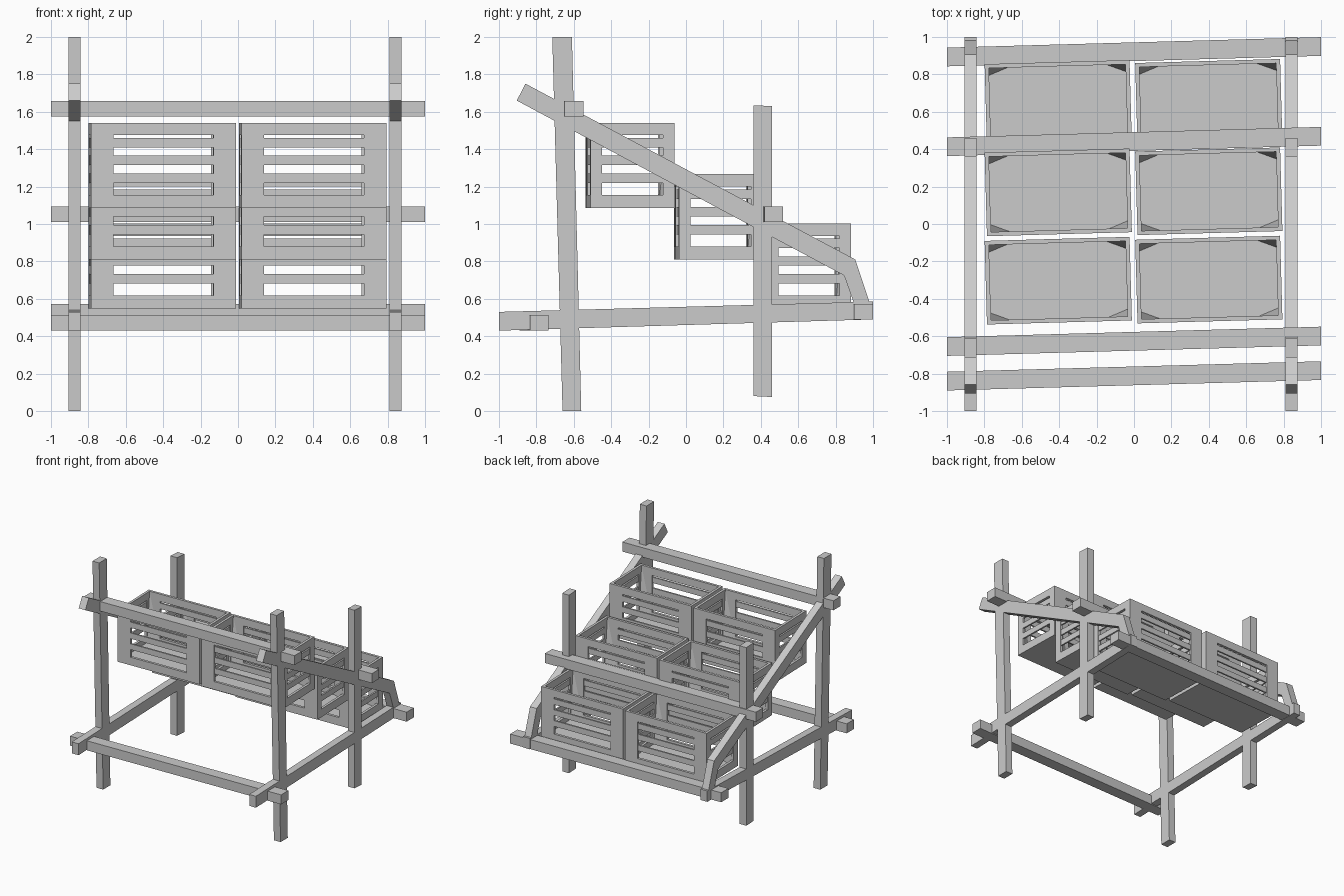
import bpy, bmesh, math
from mathutils import Matrix, Vector

cube = bpy.data.objects.get("Cube")
if cube:
    bpy.data.objects.remove(cube, do_unlink=True)

GREY = 0.6
mat = bpy.data.materials.new("plain grey")
mat.use_nodes = True
mat.diffuse_color = (GREY, GREY, GREY, 1)
bsdf = next(n for n in mat.node_tree.nodes if n.type == 'BSDF_PRINCIPLED')
bsdf.inputs["Base Color"].default_value = (GREY, GREY, GREY, 1)


def to_mesh(bm, name):
    bmesh.ops.recalc_face_normals(bm, faces=bm.faces)
    me = bpy.data.meshes.new(name)
    bm.to_mesh(me)
    bm.free()
    me.materials.append(mat)
    return me


def place(me, name, matrix=Matrix()):
    ob = bpy.data.objects.new(name, me)
    ob.matrix_world = matrix
    bpy.context.collection.objects.link(ob)
    return ob


def prism(name, points, axis, low, high):
    """Extrude a flat outline along x (outline in y, z) or z (outline in x, y)."""
    bm = bmesh.new()
    if axis == 'x':
        verts = [bm.verts.new((low, a, b)) for a, b in points]
        shift = Vector((high - low, 0, 0))
    else:
        verts = [bm.verts.new((a, b, low)) for a, b in points]
        shift = Vector((0, 0, high - low))
    face = bm.faces.new(verts)
    ext = bmesh.ops.extrude_face_region(bm, geom=[face], use_keep_orig=True)
    moved = [g for g in ext["geom"] if isinstance(g, bmesh.types.BMVert)]
    bmesh.ops.translate(bm, verts=moved, vec=shift)
    return place(to_mesh(bm, name), name)


def box(bm, centre, size):
    m = Matrix.Translation(centre) @ Matrix.Diagonal((*size, 1))
    bmesh.ops.create_cube(bm, size=1, matrix=m)


# Side frames: leaning front post, rear post, bottom rail and bent sloping rail
side_parts = {
    "front_post": [(-.66, 0), (-.56, 0), (-.61, 2), (-.715, 2)],
    "rear_post": [(.36, .08), (.46, .075), (.46, 1.63), (.36, 1.635)],
    "bottom_side_rail": [(-1, .43), (1, .49), (1, .585), (-1, .53)],
    "sloping_rail": [(-.905, 1.66), (.845, .725), (.9, .57),
                     (.98, .585), (.905, .81), (-.858, 1.75)],
}
for side, x in (("right", -.873), ("left", .841)):
    for part, outline in side_parts.items():
        prism(side + "_" + part, outline, 'x', x - .032, x + .032)

# Cross rails, slightly skewed: (name, y at right end, bottom z)
for name, y, z in (("upper_front_rail", -.655, 1.575), ("middle_rail", .413, 1.01),
                   ("lower_front_rail", -.84, .43), ("lower_rear_rail", .893, .49)):
    skew, half = .056, .05
    prism(name, [(-1, y - half), (1, y + skew - half),
                 (1, y + skew + half), (-1, y + half)], 'z', z, z + .083)

# Crate dimensions
W, D, H, T = .775, .447, .456, .022
WIN_X, WIN_Y, WIN_LOW, WIN_HIGH = .267, .163, .07, .39

# Crate shell: open box with one window cut in each wall
bm = bmesh.new()
box(bm, (0, 0, H / 2), (W, D, H))
top = [f for f in bm.faces if f.normal.z > .5]
bmesh.ops.delete(bm, geom=top, context='FACES_ONLY')
walls = [f for f in bm.faces if abs(f.normal.z) < .5]
bmesh.ops.inset_individual(bm, faces=walls, thickness=.03)
for f in walls:
    across_x = abs(f.normal.y) > .5
    for v in f.verts:
        v.co.z = WIN_HIGH if v.co.z > H / 2 else WIN_LOW
        if across_x:
            v.co.x = math.copysign(WIN_X, v.co.x)
        else:
            v.co.y = math.copysign(WIN_Y, v.co.y)
bmesh.ops.delete(bm, geom=walls, context='FACES_ONLY')
shell = to_mesh(bm, "crate_shell")

# Three slats in every window
bm = bmesh.new()
for z in (.16, .255, .35):
    for s in (-1, 1):
        box(bm, (0, s * (D - T) / 2, z), (2 * WIN_X, .014, .05))
        box(bm, (s * (W - T) / 2, 0, z), (.014, 2 * WIN_Y, .05))
slats = to_mesh(bm, "crate_slats")

# Tapered corner braces inside the crate
bm = bmesh.new()
for sx in (-1, 1):
    for sy in (-1, 1):
        x, y = sx * (W / 2 - T), sy * (D / 2 - T)
        tip = bm.verts.new((x, y, H - .005))
        a = bm.verts.new((x, y, T))
        b = bm.verts.new((sx * WIN_X, y, T))
        c = bm.verts.new((x, sy * WIN_Y, T))
        for tri in ((a, b, c), (tip, a, b), (tip, b, c), (tip, c, a)):
            bm.faces.new(tri)
braces = to_mesh(bm, "crate_braces")

# Two columns of crates stepping down toward the rear
turn = Matrix.Rotation(math.radians(1.6), 4, 'Z')
for row, y, z in (("front", -.3, 1.085), ("middle", .172, .81), ("rear", .645, .547)):
    for side, x, dy in (("right", -.405, -.003), ("left", .4, .003)):
        m = Matrix.Translation((x, y + dy, z)) @ turn
        name = row + "_" + side + "_crate"
        body = place(shell, name, m)
        solid = body.modifiers.new("wall thickness", 'SOLIDIFY')
        solid.thickness = T
        solid.offset = -1
        solid.use_even_offset = True
        place(slats, name + "_slats", m)
        place(braces, name + "_braces", m)
